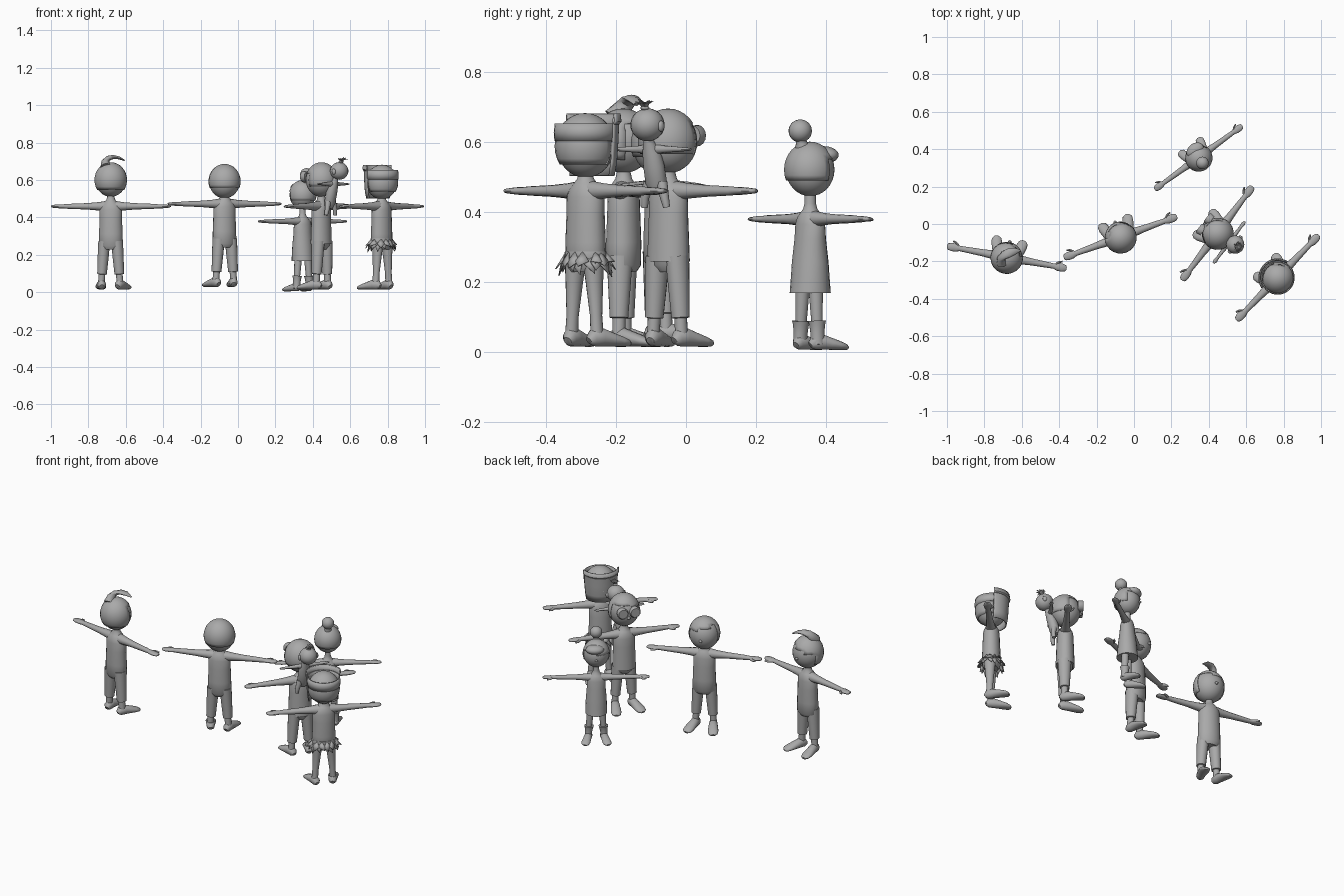
import bpy, bmesh, math, random
from mathutils import Vector, Matrix

if "Cube" in bpy.data.objects:
    bpy.data.objects.remove(bpy.data.objects["Cube"])

random.seed(4)
grey = bpy.data.materials.new("plain grey")
grey.diffuse_color = (0.4, 0.4, 0.4, 1)
grey.use_nodes = True
grey.node_tree.nodes["Principled BSDF"].inputs["Base Color"].default_value = grey.diffuse_color
frame = Matrix()          # placement of the figure being built


def finish(name, bm, thick=0):
    bmesh.ops.recalc_face_normals(bm, faces=bm.faces)
    me = bpy.data.meshes.new(name)
    bm.to_mesh(me)
    bm.free()
    me.materials.append(grey)
    ob = bpy.data.objects.new(name, me)
    bpy.context.collection.objects.link(ob)
    ob.matrix_world = frame
    if thick:
        ob.modifiers.new("thickness", 'SOLIDIFY').thickness = thick
    bpy.ops.object.select_all(action='DESELECT')
    ob.select_set(True)
    bpy.context.view_layer.objects.active = ob
    bpy.ops.object.shade_smooth_by_angle(angle=math.radians(45))
    return ob


def loft(name, secs, u=(1, 0, 0), n=16):
    """Elliptical sections (x, y, z, half width along u, half width across)."""
    bm = bmesh.new()
    pts = [Vector(s[:3]) for s in secs]
    rings = []
    for i, s in enumerate(secs):
        t = (pts[min(i + 1, len(pts) - 1)] - pts[max(i - 1, 0)]).normalized()
        v = t.cross(Vector(u)).normalized()
        w = v.cross(t)
        rings.append([bm.verts.new(pts[i] + w * s[3] * math.cos(a) + v * s[4] * math.sin(a))
                      for a in (math.tau * k / n for k in range(n))])
    for a, b in zip(rings, rings[1:]):
        for k in range(n):
            bm.faces.new((a[k], a[(k + 1) % n], b[(k + 1) % n], b[k]))
    bm.faces.new(rings[0])
    bm.faces.new(rings[-1])
    return finish(name, bm)


def ball(name, c, r, keep=None, thick=0, seg=24):
    """Ellipsoid; keep(d) decides by direction which faces stay."""
    bm = bmesh.new()
    bmesh.ops.create_uvsphere(bm, u_segments=seg, v_segments=seg * 2 // 3, radius=1)
    if keep:
        bad = [f for f in bm.faces if not keep(f.calc_center_median())]
        bmesh.ops.delete(bm, geom=bad, context='FACES')
    bm.transform(Matrix.Translation(c) @ Matrix.Diagonal((*r, 1)))
    return finish(name, bm, thick)


def wall(name, c, a0, a1, rows, n=24):
    """Curved plate around a head; rows are (z, radius)."""
    bm = bmesh.new()
    grid = [[bm.verts.new((c[0] + r * math.sin(a), c[1] + r * math.cos(a), z))
             for a in (a0 + (a1 - a0) * k / n for k in range(n + 1))] for z, r in rows]
    for p, q in zip(grid, grid[1:]):
        for k in range(n):
            bm.faces.new((p[k], p[k + 1], q[k + 1], q[k]))
    bmesh.ops.remove_doubles(bm, verts=bm.verts, dist=1e-5)
    return finish(name, bm, 0.006)


def place(x, y, z, deg, s=1):
    global frame
    frame = Matrix.Translation((x, y, z)) @ Matrix.Rotation(math.radians(deg), 4, 'Z') @ Matrix.Scale(s, 4)


SHOULDERS = [(.43, .061, .045), (.452, .052, .041), (.468, .036, .033), (.482, .024, .024),
             (.50, .019, .02), (.55, .019, .02)]
SHIRT = [(.245, .066, .052), (.30, .064, .05), (.38, .061, .047)]
TUCKED = [(.215, .05, .036), (.235, .066, .049), (.30, .064, .05), (.38, .061, .047)]
DRESS = [(.195, .07, .07), (.25, .069, .064), (.30, .067, .06), (.38, .06, .05)]
TROUSERS = [(.26, .032, .038), (.18, .03, .033), (.085, .026, .027), (.083, .018, .019), (.03, .018, .019)]
BARE = [(.26, .029, .034), (.18, .023, .026), (.09, .017, .018), (.03, .018, .02)]
BOOTS = [(.24, .026, .026), (.12, .02, .021), (.1, .019, .02), (.1, .031, .031), (.085, .027, .027),
         (.06, .023, .025), (.02, .023, .025)]


def person(half, torso, leg, head_z=.588):
    loft("torso", [(0, 0, z, a, b) for z, a, b in torso + SHOULDERS], n=20)
    ball("head", (0, 0, head_z), (.083, .083, .09))
    ball("nose", (0, .084, head_z - .015), (.009, .009, .008), seg=12)
    loft("pelvis", [(0, 0, .215, .03, .025), (0, 0, .235, .058, .04), (0, 0, .27, .06, .044)])
    for s in (-1, 1):
        # arm running into a flat hand
        arm = [(.03, .03, .028), (.07, .024, .022), (.13, .019, .017), (half - .09, .015, .013),
               (half - .07, .014, .011), (half - .05, .021, .011), (half - .025, .022, .009),
               (half - .006, .017, .007), (half, .008, .004)]
        loft("arm", [(s * x, 0, .447, a, b) for x, a, b in arm], u=(0, 1, 0), n=12)
        loft("thumb", [(s * (half - .06), .012, .447, .008, .007), (s * (half - .045), .026, .446, .008, .006),
                       (s * (half - .028), .033, .445, .004, .004)], u=(0, 0, 1), n=8)
        # leg slightly splayed
        loft("leg", [(s * (.053 - .07 * z), -.005, z, a, b) for z, a, b in leg])
        foot = [(-.03, .012, .012, .018), (-.018, .022, .024, .026), (.01, .024, .027, .029),
                (.04, .027, .021, .023), (.07, .029, .016, .017), (.092, .025, .011, .012), (.102, .012, .006, .008)]
        loft("foot", [(s * (.05 + .25 * y), y, z, a, b) for y, a, b, z in foot], n=14)


def short_hair(z, fringe=.45, nape=-.45, tilt=.15, grow=1.05):
    ball("hair", (0, -.002, z), (.083 * grow, .083 * grow, .09 * grow),
         lambda d: d.z > (fringe + tilt * d.x if d.y > .15 else nape), .004)


# left figure with a swept-up lock
place(-.68, -.178, .012, -10.6)
person(.325, TUCKED, TROUSERS)
short_hair(.588, .4, -.5, .3)
loft("hair_lock", [(-.02, -.03, .655, .035, .03), (-.028, -.01, .682, .026, .022), (-.018, .008, .702, .024, .015),
                   (.008, .025, .711, .024, .011), (.038, .04, .706, .018, .008), (.066, .05, .692, .004, .003)],
     u=(0, 1, 0), n=12)

# middle figure
place(-.0725, -.07, .025, 20)
person(.322, TUCKED, TROUSERS, .567)
short_hair(.567, .5, -.4, -.25, 1.04)

# carrier with spectacles
place(.445, -.05, .012, 53)
person(.314, SHIRT, TROUSERS)
short_hair(.588, .5, -.45)
for s in (-1, 1):
    loft("spectacle_lens", [(s * .035, .066, .605, .028, .028), (s * .035, .09, .605, .031, .031),
                            (s * .035, .097, .605, .026, .026)])

# baby on the carrier's back
loft("baby_body", [(0, -.05, .44, .024, .02), (0, -.058, .47, .033, .028), (0, -.07, .52, .032, .028),
                   (0, -.082, .56, .027, .024), (0, -.095, .59, .015, .015), (0, -.1, .61, .014, .014)])
ball("baby_head", (.01, -.113, .636), (.049, .049, .047), seg=20)
for s in (-1, 1):
    ball("baby_ear", (.01 + s * .049, -.113, .632), (.008, .012, .016), seg=12)
    loft("baby_arm", [(s * x, -.08, .566, a, b) for x, a, b in
                      ((.01, .016, .016), (.04, .011, .011), (.1, .008, .007), (.125, .011, .005), (.14, .005, .003))],
         u=(0, 1, 0), n=10)
    loft("baby_leg", [(s * .022, -.062, .47, .017, .017), (s * .035, -.066, .43, .013, .013),
                      (s * .04, -.062, .40, .01, .01)], n=10)
ball("baby_hair_tie", (.01, -.125, .684), (.013, .013, .007), seg=12)
for k in range(22):
    a, reach = k * 2.4, random.uniform(.01, .032)
    dx, dy = reach * math.cos(a), reach * math.sin(a)
    top = .712 - reach * .4 + random.uniform(-.008, .006)
    loft("baby_hair_strand", [(.01, -.125, .68, .004, .004), (.01 + dx * .4, -.13 + dy * .4, .698, .004, .004),
                              (.01 + dx, -.137 + dy, top, .001, .001)], n=6)

# right figure with mask and leaf skirt
place(.768, -.287, .012, 46)
person(.316, TUCKED, BARE, .575)
short_hair(.575, .4, -.5)
wall("mask_strap", (0, 0), 0, math.tau, [(.59, .089), (.615, .091), (.64, .088)], 32)
wall("mask", (0, 0), -1.35, 1.35, [(.49, .083), (.53, .09), (.59, .094), (.64, .096), (.663, .098)])
wall("mask_brim", (0, 0), -1.35, 1.35, [(.635, .094), (.645, .103), (.668, .1)])
bm = bmesh.new()
for row, n in ((0, 15), (1, 13)):
    for k in range(n):
        a = math.tau * (k + random.uniform(-.2, .2)) / n
        out, side = Vector((math.cos(a), .8 * math.sin(a), 0)), Vector((-math.sin(a), math.cos(a), 0))
        drop = random.uniform(.2, .225) + row * .02
        base = .265 + row * .008
        v = [out * .06 + Vector((0, 0, base)), out * .074 + side * .02 + Vector((0, 0, .245)),
             out * (.086 + row * .008) + side * random.uniform(-.02, .02) + Vector((0, 0, drop)),
             out * .074 - side * .02 + Vector((0, 0, .245))]
        bm.faces.new([bm.verts.new(p) for p in v])
finish("leaf_skirt", bm, .003)
loft("skirt_belt", [(0, 0, .25, .066, .052), (0, 0, .262, .069, .054), (0, 0, .274, .066, .052)])

# rear figure with dress, boots and hair bun
place(.345, .355, .003, 36, .84)
person(.345, DRESS, BOOTS, .615)
short_hair(.615, .3, -.4, .2, 1.06)
ball("hair_fringe", (.01, .05, .665), (.06, .045, .03), seg=16)
loft("bun_stem", [(0, -.03, .685, .03, .03), (0, -.038, .71, .018, .018), (0, -.042, .73, .022, .022)])
ball("hair_bun", (0, -.042, .747), (.04, .04, .039), seg=18)
